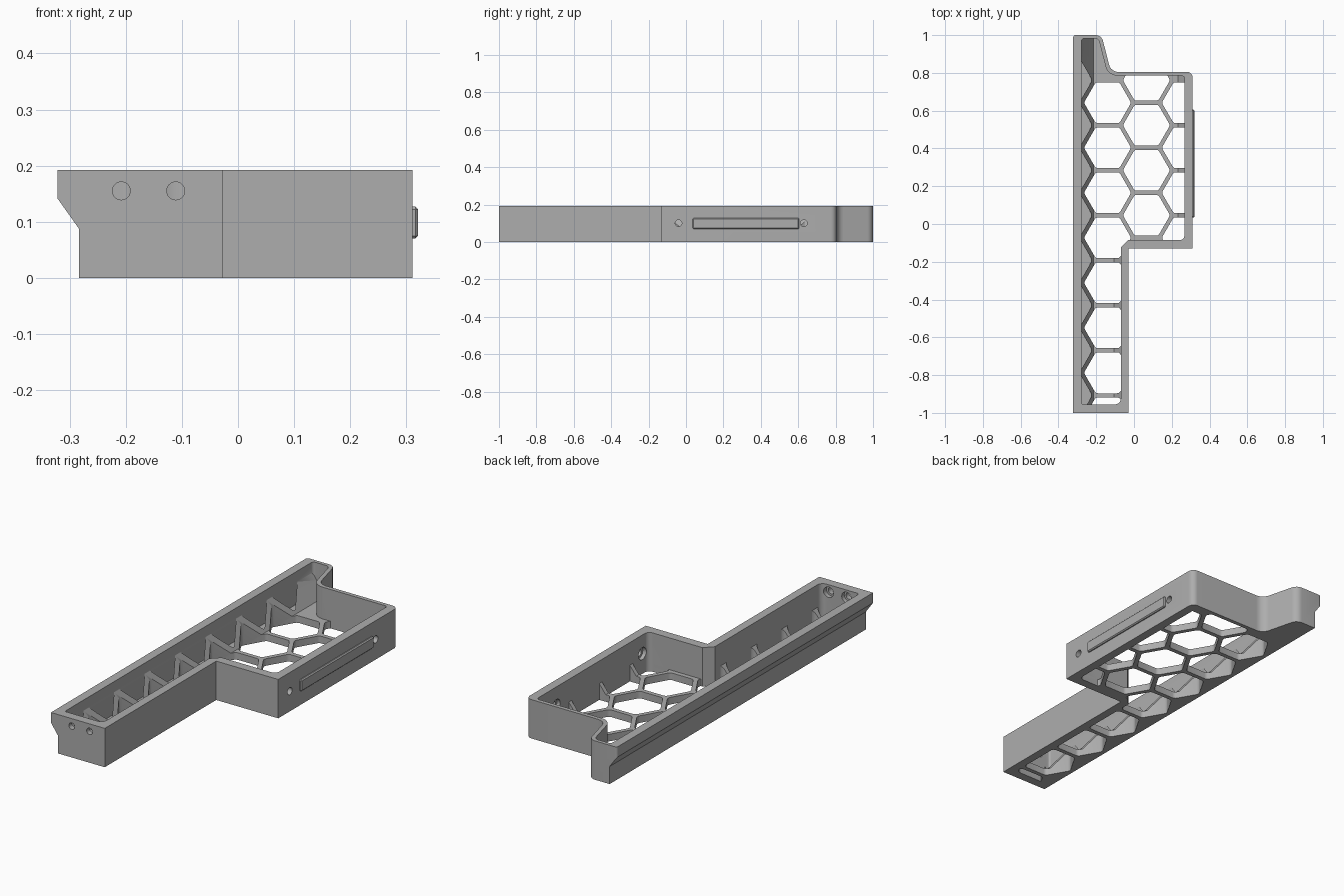
import bpy, bmesh, math
from mathutils import Vector

cube = bpy.data.objects.get("Cube")
if cube:
    bpy.data.objects.remove(cube)

grey = bpy.data.materials.new("matte_grey")
grey.use_nodes = True
grey.diffuse_color = (0.42, 0.42, 0.42, 1)
grey.node_tree.nodes["Principled BSDF"].inputs["Base Color"].default_value = (0.42, 0.42, 0.42, 1)


def rounded(points, steps=6):
    """Round the corners of an outline of (x, y, radius) points."""
    result = []
    for i, (x, y, r) in enumerate(points):
        p = Vector((x, y))
        if r == 0:
            result.append(p)
            continue
        a = (Vector(points[i - 1][:2]) - p).normalized()
        b = (Vector(points[(i + 1) % len(points)][:2]) - p).normalized()
        half = a.angle(b) / 2
        centre = p + (a + b).normalized() * r / math.sin(half)
        start = p + a * r / math.tan(half) - centre
        end = p + b * r / math.tan(half) - centre
        for k in range(steps + 1):
            t = k / steps
            sweep = math.pi - 2 * half
            result.append(centre + (start * math.sin((1 - t) * sweep)
                                    + end * math.sin(t * sweep)) / math.sin(sweep))
    return result


def prism(name, outlines, low, high, axis="Z"):
    """Extrude outlines along an axis; Y takes (x, z) points, X takes (y, z)."""
    place = {"X": lambda p, h: (h, p[0], p[1]),
             "Y": lambda p, h: (p[0], h, p[1]),
             "Z": lambda p, h: (p[0], p[1], h)}[axis]
    bm = bmesh.new()
    for outline in outlines:
        face = bm.faces.new([bm.verts.new(place(p, low)) for p in outline])
        made = bmesh.ops.extrude_face_region(bm, geom=[face])["geom"]
        shift = Vector(place((0, 0), high - low))
        bmesh.ops.translate(bm, vec=shift, verts=[v for v in made if isinstance(v, bmesh.types.BMVert)])
    bmesh.ops.recalc_face_normals(bm, faces=bm.faces)
    mesh = bpy.data.meshes.new(name)
    bm.to_mesh(mesh)
    bm.free()
    obj = bpy.data.objects.new(name, mesh)
    bpy.context.collection.objects.link(obj)
    mesh.materials.append(grey)
    return obj


def combine(target, tool, operation):
    """Apply a boolean and remove the tool."""
    mod = target.modifiers.new("combine", "BOOLEAN")
    mod.operation, mod.object, mod.solver = operation, tool, "EXACT"
    bpy.context.view_layer.objects.active = target
    bpy.ops.object.modifier_apply(modifier=mod.name)
    bpy.data.objects.remove(tool)


def circle(x, y, r):
    return [(x + r * math.cos(k * math.tau / 24), y + r * math.sin(k * math.tau / 24)) for k in range(24)]


HEIGHT, FLOOR = 0.192, 0.035
outer = rounded([(-0.322, -1, 0), (-0.028, -1, 0), (-0.028, -0.13, 0), (0.311, -0.13, 0),
                 (0.311, 0.805, 0.03), (-0.122, 0.805, 0.05), (-0.172, 1, 0.04), (-0.322, 1, 0.012)])
inner = rounded([(-0.278, -0.955, 0.01), (-0.07, -0.955, 0.03), (-0.07, -0.125, 0), (-0.03, -0.085, 0),
                 (0.267, -0.085, 0.025), (0.267, 0.785, 0.015), (-0.138, 0.785, 0.065),
                 (-0.188, 0.982, 0.025), (-0.278, 0.982, 0.015)])

# Tray shell with the stepped long edge and the hollow
tray = prism("tray_body", [outer], 0, HEIGHT)
combine(tray, prism("undercut", [[(-0.4, -0.1), (-0.283, -0.1), (-0.283, 0.087),
                                  (-0.322, 0.142), (-0.4, 0.142)]], -1.1, 1.1, "Y"), "DIFFERENCE")
combine(tray, prism("hollow", [inner], FLOOR, 0.4), "DIFFERENCE")

# Sloping feet inside the walls
low = FLOOR - 0.01
combine(tray, prism("long_ramp", [[(-0.281, low), (-0.281, 0.145), (-0.258, 0.105),
                                   (-0.215, FLOOR), (-0.215, low)]], -0.97, 0.99, "Y"), "UNION")
for wall, y0, y1 in ((-0.07, -0.97, -0.12), (0.267, -0.1, 0.79)):
    combine(tray, prism("side_ramp", [[(wall + 0.01, low), (wall + 0.01, 0.08), (wall, 0.08),
                                       (wall - 0.035, FLOOR), (wall - 0.035, low)]], y0, y1, "Y"), "UNION")

# Honeycomb openings, trimmed by the inside of the walls
PITCH = 0.2383
RADIUS = 0.125


def hexagon(x, y):
    corners = [(x + RADIUS * math.cos(k * math.pi / 3), y + RADIUS * math.sin(k * math.pi / 3), 0.02)
               for k in range(6)]
    return rounded(corners, 3)


through, pockets = [], []
for row in range(8):
    y = 0.642 - row * PITCH
    through.append(hexagon(-0.14, y))
    pockets.append(hexagon(-0.346, y + PITCH / 2))
    if row < 4:
        through.append(hexagon(0.066, y + PITCH / 2))
        through.append(hexagon(0.272, y))
for cells, bottom in ((through, -0.1), (pockets, FLOOR - 0.004)):
    cutter = prism("honeycomb", cells, bottom, 0.18)
    combine(cutter, prism("trim", [inner], -0.2, 0.4), "INTERSECT")
    combine(tray, cutter, "DIFFERENCE")

# Screw holes, wider on the inside
for x in (-0.208, -0.111):
    combine(tray, prism("hole", [circle(x, 0.155, 0.016)], -1.1, -0.94, "Y"), "DIFFERENCE")
    combine(tray, prism("hole_recess", [circle(x, 0.155, 0.026)], -0.975, -0.94, "Y"), "DIFFERENCE")
for y in (-0.04, 0.63):
    combine(tray, prism("hole", [circle(y, 0.1, 0.018)], 0.25, 0.4, "X"), "DIFFERENCE")
    combine(tray, prism("hole_recess", [circle(y, 0.1, 0.03)], 0.25, 0.285, "X"), "DIFFERENCE")

# Raised bar on the side wall
bar = prism("side_bar", [[(0.035, 0.07), (0.605, 0.07), (0.605, 0.127), (0.035, 0.127)]], 0.3, 0.321, "X")
bevel = bar.modifiers.new("soft_edges", "BEVEL")
bevel.width, bevel.segments = 0.005, 1

bpy.ops.object.select_all(action="DESELECT")
tray.select_set(True)
bpy.context.view_layer.objects.active = tray
bpy.ops.object.shade_smooth_by_angle(angle=math.radians(30))
